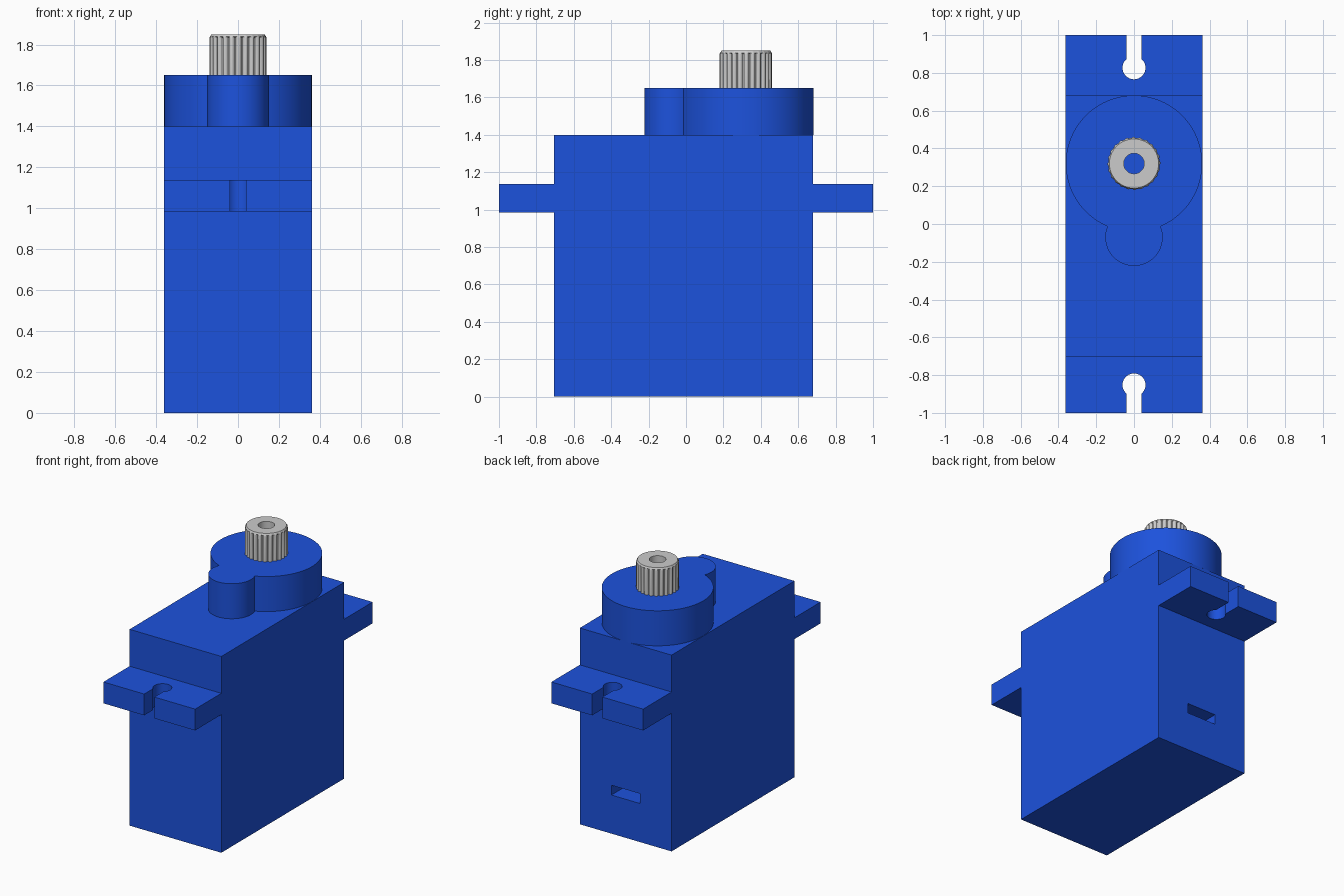
import bpy, bmesh
from math import sin, cos, pi, acos, asin, sqrt, radians

if "Cube" in bpy.data.objects:
    bpy.data.objects.remove(bpy.data.objects["Cube"])

blue = bpy.data.materials.new("blue_plastic")
blue.diffuse_color = (0.012, 0.085, 0.72, 1)
blue.use_nodes = True
blue.node_tree.nodes["Principled BSDF"].inputs["Base Color"].default_value = blue.diffuse_color


def finish(name, bm, mat=None, smooth=False):
    bmesh.ops.recalc_face_normals(bm, faces=bm.faces[:])
    me = bpy.data.meshes.new(name)
    bm.to_mesh(me)
    bm.free()
    ob = bpy.data.objects.new(name, me)
    bpy.context.collection.objects.link(ob)
    if mat:
        me.materials.append(mat)
    if smooth:
        bpy.ops.object.select_all(action='DESELECT')
        ob.select_set(True)
        bpy.context.view_layer.objects.active = ob
        bpy.ops.object.shade_smooth_by_angle(angle=radians(35))
    return ob


def prism(name, outline, z0, z1, mat=None, smooth=False):
    """Extrude a plan outline from z0 to z1."""
    bm = bmesh.new()
    low = [bm.verts.new((x, y, z0)) for x, y in outline]
    top = [bm.verts.new((x, y, z1)) for x, y in outline]
    bm.faces.new(low[::-1])
    bm.faces.new(top)
    n = len(outline)
    for i in range(n):
        j = (i + 1) % n
        bm.faces.new((low[i], low[j], top[j], top[i]))
    return finish(name, bm, mat, smooth)


def arc(cy, r, a0, a1, n):
    return [(r * cos(a0 + (a1 - a0) * i / n), cy + r * sin(a0 + (a1 - a0) * i / n))
            for i in range(n + 1)]


def rect(w, y0, y1):
    return [(-w, y0), (w, y0), (w, y1), (-w, y1)]


W = 0.362            # half width
FRONT, BACK = -0.705, 0.68

# Main case with a cable opening in the back
body = prism("case", rect(W, FRONT, BACK), 0, 1.4, blue)
cutter = prism("cable_opening_cutter", rect(0.113, BACK - 0.2, BACK + 0.1), 0.275, 0.345, blue)
cutter.hide_render = True
cutter.hide_set(True)
cut = body.modifiers.new("cable_opening", 'BOOLEAN')
cut.object = cutter
cut.operation = 'DIFFERENCE'
cut.solver = 'EXACT'

# Mounting tabs with open keyhole slots
for name, s, inner, hole in (("front_tab", -1, -FRONT, 0.852), ("back_tab", 1, BACK, 0.827)):
    r, half = 0.061, 0.04
    a = acos(half / r)
    key = arc(hole, r, a, a - 2 * pi + (pi - 2 * a), 32)
    pts = [(-W, inner), (-W, 1), (-half, 1)] + key[::-1] + [(half, 1), (W, 1), (W, inner)]
    pts = [(x, s * y) for x, y in pts]
    prism(name, pts, 0.985, 1.137, blue, True)

# Gear cover: outline of a large and a small circle joined
R, r, cy, sy = 0.361, 0.152, 0.32, -0.07
d = cy - sy
along = (d * d + R * R - r * r) / (2 * d)
h = sqrt(R * R - along * along)
A = asin(h / R)
B = acos((d - along) / r)
big = arc(cy, R, -pi / 2 + A, 1.5 * pi - A, 72)
small = arc(sy, r, pi / 2 + B, 2.5 * pi - B, 36)
prism("gear_cover", big + small[1:-1], 1.4, 1.65, blue, True)

# Splined output shaft with chamfered top and blind bore
TEETH, SUB = 24, 6
N = TEETH * SUB
fluted = [0.14, 0.14, 0.137, 0.128, 0.128, 0.137]
bm = bmesh.new()


def ring(radius, z):
    return [bm.verts.new((radius(i) * cos(2 * pi * i / N), cy + radius(i) * sin(2 * pi * i / N), z))
            for i in range(N)]


rings = [ring(lambda i: fluted[i % SUB], 1.65),
         ring(lambda i: fluted[i % SUB], 1.832),
         ring(lambda i: min(fluted[i % SUB], 0.138) if i % SUB < 2 else 0.136, 1.838),
         ring(lambda i: 0.13, 1.85),
         ring(lambda i: 0.054, 1.85),
         ring(lambda i: 0.054, 1.65)]
for k, lo in enumerate(rings):
    hi = rings[(k + 1) % len(rings)]
    for i in range(N):
        j = (i + 1) % N
        bm.faces.new((lo[i], lo[j], hi[j], hi[i]))
finish("output_shaft", bm, None, True)
